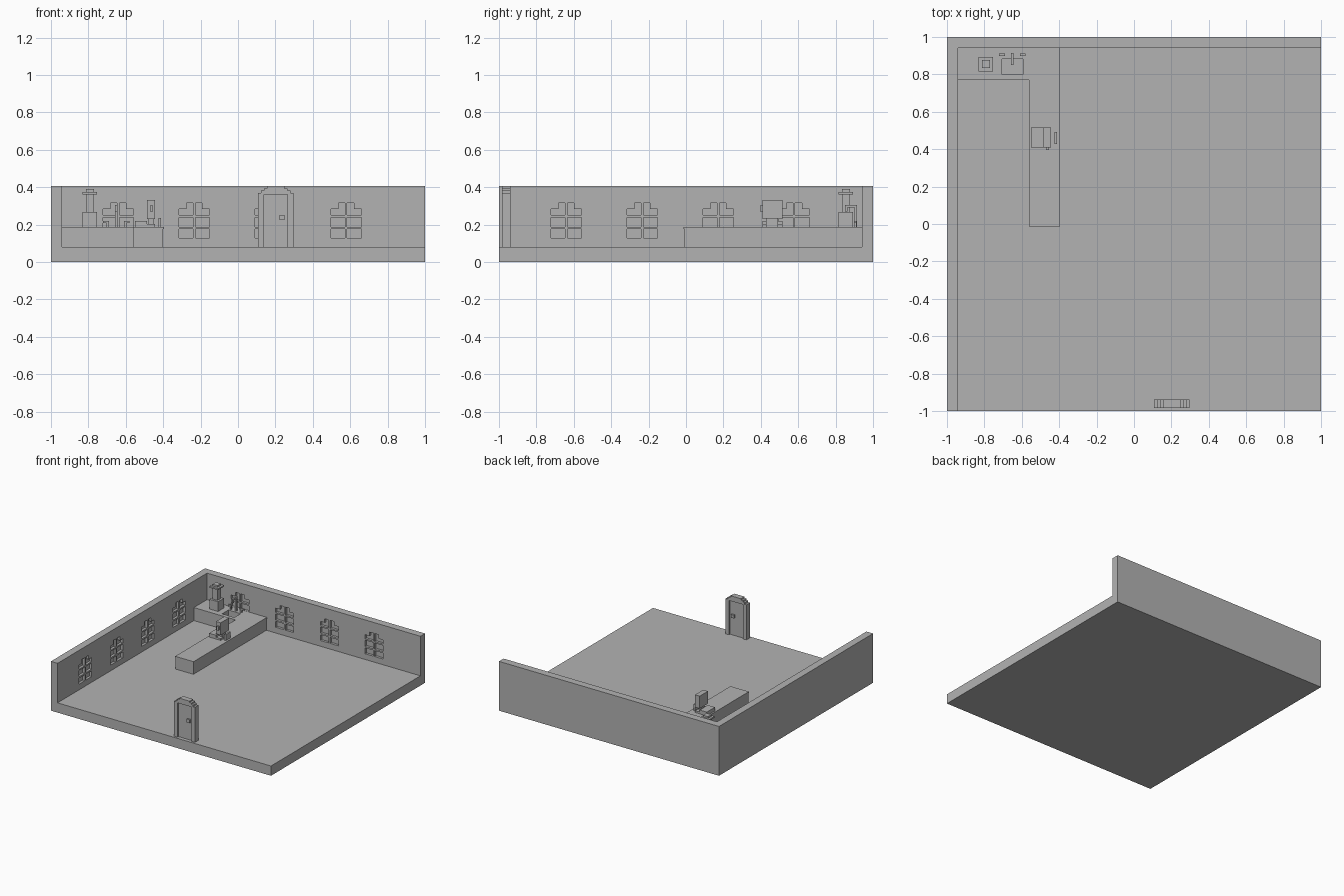
import bpy
import bmesh

cube = bpy.data.objects.get("Cube")
if cube:
    bpy.data.objects.remove(cube)

GREY = (0.45, 0.45, 0.45, 1.0)
mat = bpy.data.materials.new("plain grey")
mat.use_nodes = True
mat.diffuse_color = GREY
mat.node_tree.nodes["Principled BSDF"].inputs["Base Color"].default_value = GREY

FLOOR, WALL_TOP, TOP = 0.08, 0.405, 0.187
IN = 0.94  # inner wall face


def finish(name, bm):
    bmesh.ops.recalc_face_normals(bm, faces=bm.faces[:])
    mesh = bpy.data.meshes.new(name)
    bm.to_mesh(mesh)
    bm.free()
    mesh.materials.append(mat)
    obj = bpy.data.objects.new(name, mesh)
    bpy.context.collection.objects.link(obj)
    return obj


def add_prism(bm, points, lo, hi, place):
    """Extrude a 2D outline from lo to hi; place maps (u, v, depth) to a point."""
    rings = [[bm.verts.new(place(u, v, d)) for u, v in points] for d in (lo, hi)]
    bm.faces.new(rings[0])
    bm.faces.new(rings[1])
    n = len(points)
    for i in range(n):
        j = (i + 1) % n
        bm.faces.new((rings[0][i], rings[0][j], rings[1][j], rings[1][i]))


def prism(name, points, lo, hi, place):
    bm = bmesh.new()
    add_prism(bm, points, lo, hi, place)
    return finish(name, bm)


def upright(u, v, d):
    return (u, v, d)


def facing_y(u, v, d):
    return (u, d, v)


def facing_x(u, v, d):
    return (-d, u, v)


def rect(a, b, c, d):
    return [(a, c), (b, c), (b, d), (a, d)]


def box(name, x0, x1, y0, y1, z0, z1):
    return prism(name, rect(x0, x1, y0, y1), z0, z1, upright)


def cut(obj, cutter):
    cutter.hide_render = True
    cutter.hide_set(True)
    cutter.display_type = 'WIRE'
    mod = obj.modifiers.new("cut", 'BOOLEAN')
    mod.operation = 'DIFFERENCE'
    mod.solver = 'EXACT'
    mod.object = cutter
    # Bake the cut and drop the helper
    deps = bpy.context.evaluated_depsgraph_get()
    mesh = bpy.data.meshes.new_from_object(obj.evaluated_get(deps))
    obj.modifiers.clear()
    obj.data = mesh
    bpy.data.objects.remove(cutter)


# Floor slab and the two walls
box("floor", -IN, 1, -1, IN, 0, FLOOR)
walls = prism("walls", [(-1, -1), (-IN, -1), (-IN, IN), (1, IN), (1, 1), (-1, 1)],
              0, WALL_TOP, upright)

# Recessed arched windows, four panes and two stepped panes on each
OUT, MID, GAP = 0.082, 0.042, 0.006
panes = [rect(GAP, OUT, 0.127, 0.175), rect(GAP, OUT, 0.188, 0.238),
         [(GAP, 0.25), (OUT, 0.25), (OUT, 0.284), (MID, 0.284), (MID, 0.316), (GAP, 0.316)]]
bm = bmesh.new()
for place in (facing_y, facing_x):
    for k in range(4):
        centre = -0.64 + 0.406 * k
        for side in (-1, 1):
            for pane in panes:
                outline = [(centre + side * u, v) for u, v in pane]
                add_prism(bm, outline, IN - 0.02, IN + 0.02, place)
cut(walls, finish("window_cutter", bm))


# L-shaped counter with a thin worktop
def counter_outline(grow):
    right, front = -0.4 + grow, -0.008 - grow
    return [(-IN, 0.77), (-0.562, 0.77), (-0.562, front), (right, front),
            (right, IN), (-IN, IN)]


body = prism("counter_body", counter_outline(0), FLOOR, 0.175, upright)
worktop = prism("counter_top", counter_outline(0.005), 0.175, TOP, upright)

# Sink basin and its faucet
for part in (body, worktop):
    cut(part, box("basin_cutter", -0.705, -0.593, 0.8, 0.882, 0.13, 0.25))
SINK = -0.65
box("faucet_post", SINK - 0.007, SINK + 0.007, 0.9, 0.914, TOP, 0.305)
box("faucet_spout", SINK - 0.007, SINK + 0.007, 0.85, 0.9, 0.291, 0.305)
box("faucet_tip", SINK - 0.007, SINK + 0.007, 0.85, 0.864, 0.27, 0.291)
for side, label in ((-1, "right"), (1, "left")):
    a, b, c = (SINK + side * d for d in (0.041, 0.053, 0.071))
    box(label + "_tap_stem", min(a, b), max(a, b), 0.898, 0.912, TOP, 0.208)
    box(label + "_tap_handle", min(a, c), max(a, c), 0.898, 0.912, 0.208, 0.22)

# Grinder built of stacked square blocks
for name, half, z0, z1 in (("grinder_base", 0.039, TOP, 0.267),
                           ("grinder_neck", 0.022, 0.267, 0.362),
                           ("grinder_rim", 0.039, 0.362, 0.374),
                           ("grinder_lid", 0.022, 0.374, 0.389)):
    box(name, -0.792 - half, -0.792 + half, 0.855 - half, 0.855 + half, z0, z1)

# Till: keyboard, screen on a stand, card slot and customer pad
box("till_keyboard", -0.55, -0.486, 0.41, 0.517, TOP, 0.218)
box("till_base", -0.486, -0.444, 0.41, 0.517, TOP, 0.202)
box("till_neck", -0.478, -0.452, 0.44, 0.485, 0.202, 0.23)
box("till_screen", -0.486, -0.444, 0.41, 0.517, 0.23, 0.332)
box("card_slot", -0.471, -0.455, 0.396, 0.41, 0.27, 0.302)
box("customer_pad", -0.425, -0.411, 0.428, 0.492, TOP, 0.236)

# Stepped arch door frame with a recessed panel and a knob on both sides
DX, DY = 0.202, -0.96
arch = [(0.095, 0.368), (0.079, 0.368), (0.079, 0.382), (0.063, 0.382),
        (0.063, 0.394), (0.046, 0.394), (0.046, WALL_TOP)]
right_half = [(0.062, FLOOR), (0.095, FLOOR)] + arch
inner = [(0.062, 0.362)]
left_half = [(-u, v) for u, v in reversed(right_half)]
frame = right_half + left_half + [(-0.062, 0.362)] + inner
prism("door_frame", [(DX + u, v) for u, v in frame], DY - 0.023, DY + 0.023, facing_y)
box("door_panel", DX - 0.062, DX + 0.062, DY - 0.01, DY + 0.01, FLOOR, 0.362)
box("door_knob", DX + 0.02, DX + 0.047, DY - 0.023, DY + 0.023, 0.225, 0.252)
